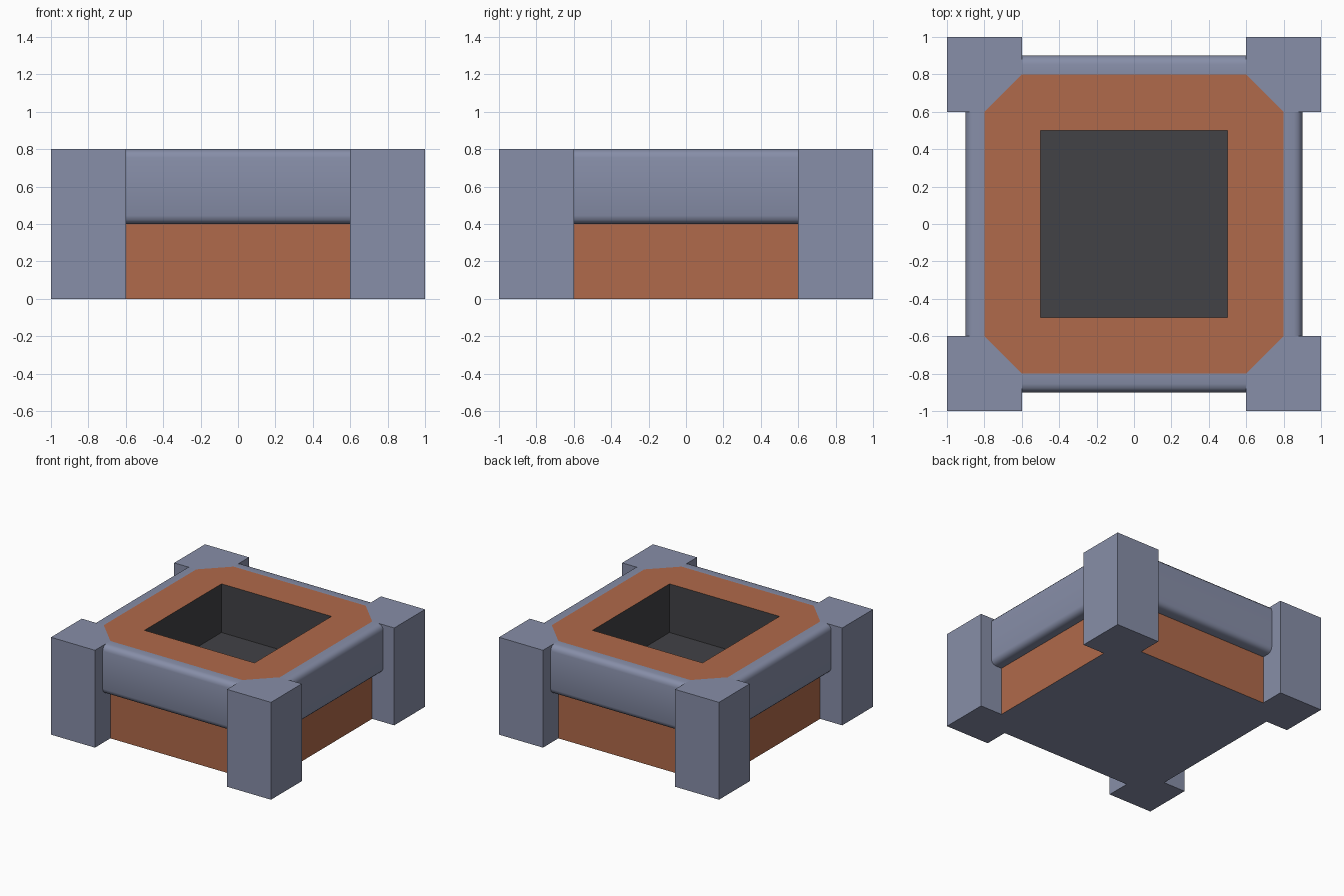
import bpy, bmesh, math
from mathutils import Matrix, Vector

if "Cube" in bpy.data.objects:
    bpy.data.objects.remove(bpy.data.objects["Cube"])


def material(name, rgb):
    m = bpy.data.materials.new(name)
    m.diffuse_color = (*rgb, 1)
    m.use_nodes = True
    m.node_tree.nodes["Principled BSDF"].inputs["Base Color"].default_value = m.diffuse_color
    return m


GREY = material("blue grey", (0.242, 0.271, 0.392))
CLAY = material("clay orange", (0.434, 0.144, 0.069))
DARK = material("charcoal", (0.054, 0.054, 0.061))


def make(name, faces, mats, turn=0, smooth=False):
    """Object from (points, material slot) faces, turned about z."""
    bm = bmesh.new()
    rot = Matrix.Rotation(turn * math.pi / 2, 3, 'Z')
    for pts, slot in faces:
        f = bm.faces.new([bm.verts.new(rot @ Vector(p)) for p in pts])
        f.material_index = slot
        f.smooth = smooth
    bmesh.ops.remove_doubles(bm, verts=bm.verts, dist=1e-5)
    me = bpy.data.meshes.new(name)
    bm.to_mesh(me)
    bm.free()
    for m in mats:
        me.materials.append(m)
    ob = bpy.data.objects.new(name, me)
    bpy.context.collection.objects.link(ob)
    return ob


# Body: clay walls and rim, charcoal basin, grey underside
A, B, H, R, F = 0.6, 0.8, 0.8, 0.5, 0.4
faces, base = [], []
for k in range(4):
    rot = Matrix.Rotation(k * math.pi / 2, 3, 'Z')

    def t(*ps):
        return [rot @ Vector(p) for p in ps]

    faces += [
        (t((-A, -B, 0), (A, -B, 0), (A, -B, F), (-A, -B, F)), 0),
        (t((-A, -B, H), (A, -B, H), (R, -R, H), (-R, -R, H)), 0),
        (t((A, -B, H), (B, -A, H), (R, -R, H)), 0),
        (t((-R, -R, H), (R, -R, H), (R, -R, F), (-R, -R, F)), 1),
    ]
    base += t((-A, -B, 0), (A, -B, 0))
faces.append(([(-R, -R, F), (R, -R, F), (R, R, F), (-R, R, F)], 1))
faces.append((base[::-1], 2))
make("body", faces, [CLAY, DARK, GREY])

# Corner posts: square posts whose inner corner is cut along the rim
outline = [(A, B), (B, A), (1, A), (1, 1), (A, 1)]
post = [([(x, y, H) for x, y in outline], 0),
        ([(x, y, 0) for x, y in reversed(outline)], 0)]
for (x0, y0), (x1, y1) in zip(outline[1:], outline[2:] + outline[:1]):
    post.append(([(x0, y0, 0), (x1, y1, 0), (x1, y1, H), (x0, y0, H)], 0))

# Rails: rounded profile running between the posts
r, steps = 0.045, 3
profile = [(B, F)]
for cz, start in ((F + r, -90), (H - r, 0)):
    for i in range(steps + 1):
        a = math.radians(start + 90 * i / steps)
        profile.append((0.9 - r + r * math.cos(a), cz + r * math.sin(a)))
profile.append((B, H))
rail = [([(-A, -d0, z0), (A, -d0, z0), (A, -d1, z1), (-A, -d1, z1)], 0)
        for (d0, z0), (d1, z1) in zip(profile, profile[1:])]

for k, side in enumerate(("front", "right", "back", "left")):
    make(side + "_rail", rail, [GREY], k, smooth=True)
for k, corner in enumerate(("back_right", "back_left", "front_left", "front_right")):
    make(corner + "_post", post, [GREY], k)
